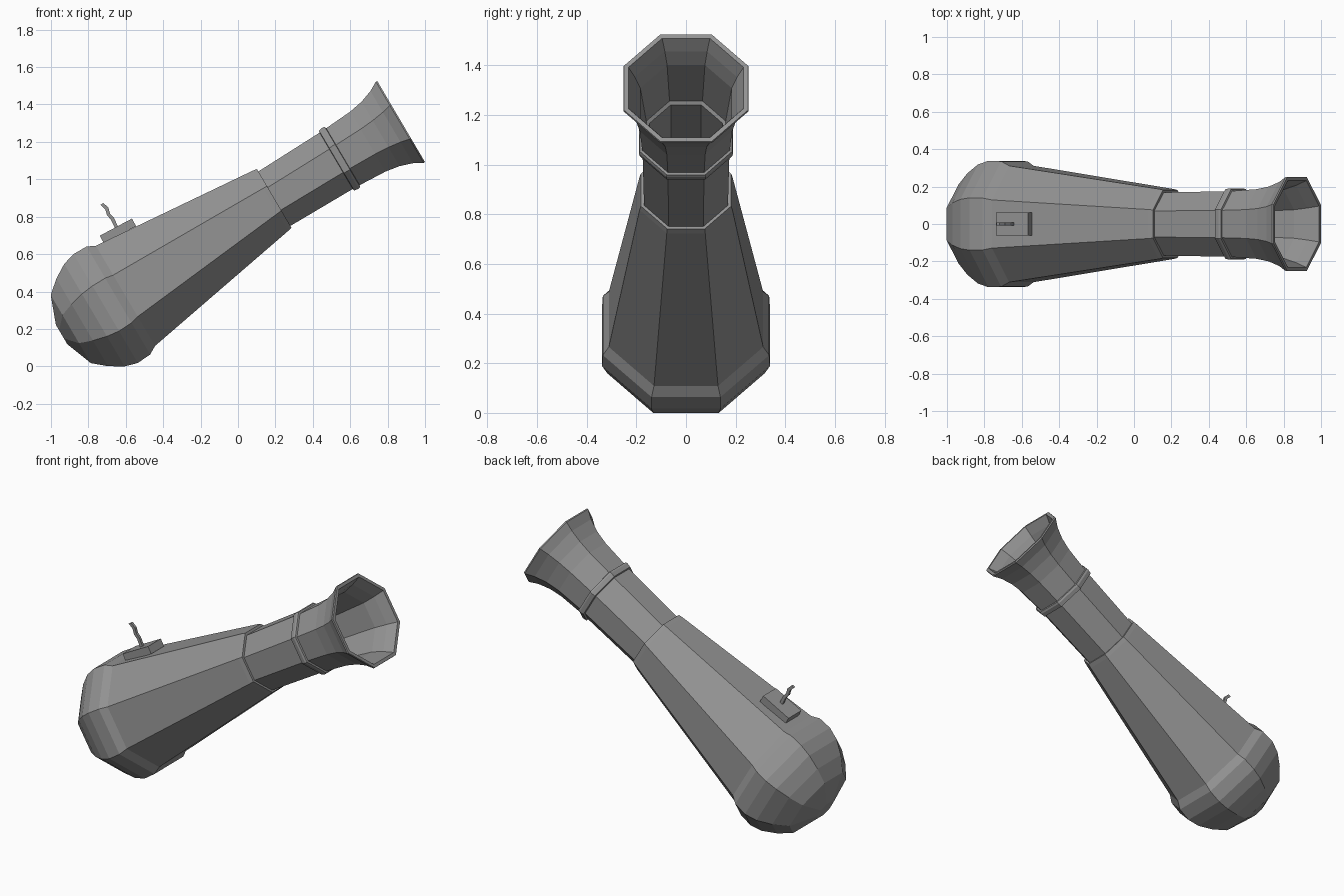
import bpy, bmesh, math
from mathutils import Vector, Matrix

cube = bpy.data.objects.get("Cube")
if cube:
    bpy.data.objects.remove(cube)

# One iron grey for everything
iron = bpy.data.materials.new("iron grey")
GREY = (0.29, 0.29, 0.29, 1)
iron.diffuse_color = GREY
iron.use_nodes = True
iron.node_tree.nodes["Principled BSDF"].inputs["Base Color"].default_value = GREY

# Barrel frame: origin at the muzzle centre, axis pointing up and forward
TILT = math.radians(30.5)
MUZZLE = Vector((0.865, 0, 1.305))
AXIS = Vector((math.cos(TILT), 0, math.sin(TILT)))
UP = Vector((-math.sin(TILT), 0, math.cos(TILT)))
SIDE = Vector((0, 1, 0))
SIDES = 8


def sag(t):
    """Slight drop of the barrel centre line towards the breech."""
    if t > -0.79:
        return 0.0125 * t
    return max(-0.06, -0.01 + 0.048 * (t + 0.79))


def finish(name, bm):
    bmesh.ops.recalc_face_normals(bm, faces=bm.faces)
    mesh = bpy.data.meshes.new(name)
    bm.to_mesh(mesh)
    bm.free()
    mesh.materials.append(iron)
    obj = bpy.data.objects.new(name, mesh)
    bpy.context.collection.objects.link(obj)
    return obj


def octagon_lathe(name, profile, closed=False):
    """Skin octagonal rings given as (distance along axis, flat radius)."""
    bm = bmesh.new()
    rings = []
    for t, flat in profile:
        r = flat / math.cos(math.pi / SIDES)
        ring = []
        for k in range(SIDES):
            a = (k + 0.5) * 2 * math.pi / SIDES
            offset = UP * (r * math.cos(a) + sag(t)) + SIDE * r * math.sin(a)
            ring.append(bm.verts.new(MUZZLE + AXIS * t + offset))
        rings.append(ring)
    pairs = list(zip(rings, rings[1:]))
    if closed:
        pairs.append((rings[-1], rings[0]))
    for a, b in pairs:
        for k in range(SIDES):
            j = (k + 1) % SIDES
            bm.faces.new((a[k], a[j], b[j], b[k]))
    if not closed:
        bm.faces.new(rings[0])
        bm.faces.new(rings[-1])
    return finish(name, bm)


# Rounded breech and tapering body, ending in a small lip
octagon_lathe("breech_body", [
    (-2.134, 0.06), (-2.077, 0.211), (-2.006, 0.272), (-1.93, 0.318),
    (-1.86, 0.338), (-1.78, 0.335), (-1.735, 0.311),
    (-0.81, 0.187), (-0.785, 0.182), (-0.785, 0.16)])

# Barrel tube with flared muzzle, rim and hollow bore
octagon_lathe("flared_barrel", [
    (-0.85, 0.168), (-0.38, 0.175), (-0.2, 0.186), (-0.12, 0.2),
    (-0.05, 0.224), (0, 0.252), (0.008, 0.25), (0.008, 0.232),
    (-0.05, 0.206), (-0.12, 0.184), (-0.36, 0.16), (-0.37, 0.148),
    (-0.8, 0.14)])

# Reinforcing band round the barrel
octagon_lathe("barrel_band", [
    (-0.4, 0.165), (-0.395, 0.186), (-0.37, 0.19), (-0.358, 0.186),
    (-0.352, 0.165)], closed=True)

# Vent block on top of the breech
bm = bmesh.new()
bmesh.ops.create_cube(bm, size=1, matrix=Matrix.Translation((-0.642, 0, 0.724))
                      @ Matrix.Rotation(-math.radians(28), 4, 'Y')
                      @ Matrix.Diagonal((0.195, 0.124, 0.046, 1)))
finish("vent_block", bm)

# Bent fuse: a square rod swept through a few points
path = [(-0.648, 0.74), (-0.672, 0.79), (-0.692, 0.812), (-0.702, 0.845), (-0.728, 0.868)]
HALF = 0.008
bm = bmesh.new()
rings = []
for x, z in path:
    rings.append([bm.verts.new((x + HALF * u, v * HALF, z + HALF * u * 0.6))
                  for u, v in ((-1, -1), (1, -1), (1, 1), (-1, 1))])
for a, b in zip(rings, rings[1:]):
    for k in range(4):
        j = (k + 1) % 4
        bm.faces.new((a[k], a[j], b[j], b[k]))
bm.faces.new(rings[0])
bm.faces.new(rings[-1])
finish("fuse", bm)
